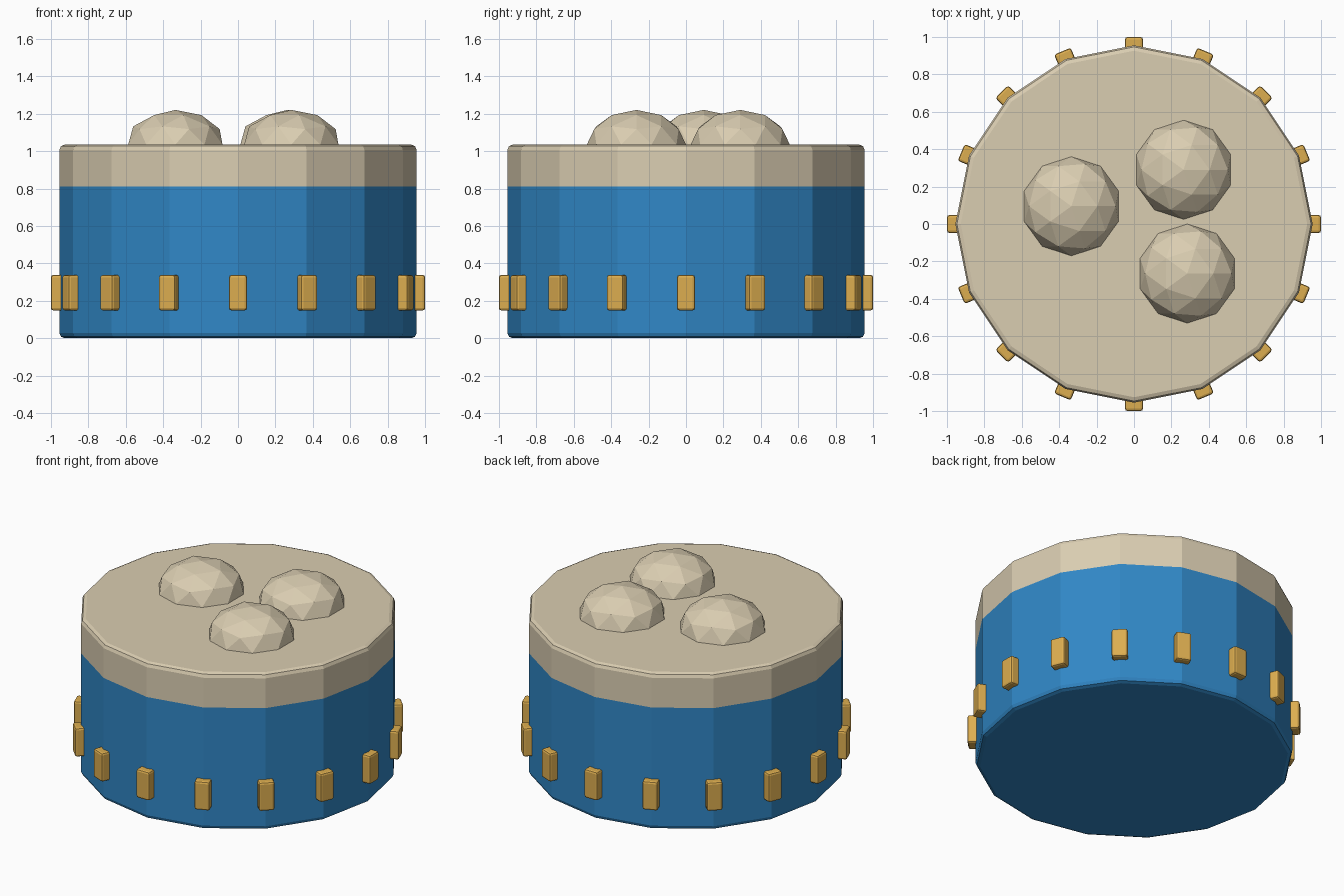
import bpy, bmesh, math
from mathutils import Matrix, Vector

cube = bpy.data.objects.get("Cube")
if cube:
    bpy.data.objects.remove(cube, do_unlink=True)


def material(name, rgb):
    m = bpy.data.materials.new(name)
    m.use_nodes = True
    m.diffuse_color = (*rgb, 1)
    m.node_tree.nodes["Principled BSDF"].inputs["Base Color"].default_value = (*rgb, 1)
    return m


cream = material("cream", (0.70, 0.61, 0.44))
blue = material("blue", (0.03, 0.24, 0.56))
gold = material("gold", (0.72, 0.42, 0.08))

SIDES = 16
RADIUS = 0.955
TOP = 1.035
BAND = 0.81


def make(name, bm, *mats):
    me = bpy.data.meshes.new(name)
    bm.to_mesh(me)
    bm.free()
    for m in mats:
        me.materials.append(m)
    ob = bpy.data.objects.new(name, me)
    bpy.context.collection.objects.link(ob)
    return ob


# Faceted drum with bevelled rims, cut at the colour line
bm = bmesh.new()
bmesh.ops.create_cone(bm, cap_ends=True, segments=SIDES, radius1=RADIUS,
                      radius2=RADIUS, depth=TOP,
                      matrix=Matrix.Translation((0, 0, TOP / 2))
                      @ Matrix.Rotation(math.tau / SIDES, 4, "Z"))
rims = [e for e in bm.edges if abs(e.verts[0].co.z - e.verts[1].co.z) < 0.01]
bmesh.ops.bevel(bm, geom=rims, offset=0.028, segments=2, profile=0.5, affect="EDGES")
bmesh.ops.bisect_plane(bm, geom=bm.verts[:] + bm.edges[:] + bm.faces[:],
                       plane_co=(0, 0, BAND), plane_no=(0, 0, 1))
for f in bm.faces:
    f.material_index = 0 if f.calc_center_median().z > BAND else 1
make("drum_body", bm, cream, blue)

# Flattened faceted domes on the top
for i, (x, y) in enumerate([(-0.335, 0.095), (0.265, 0.29), (0.285, -0.265)]):
    bm = bmesh.new()
    bmesh.ops.create_icosphere(bm, subdivisions=2, radius=0.265)
    bmesh.ops.scale(bm, vec=(1, 1, 0.7), verts=bm.verts)
    bmesh.ops.translate(bm, vec=(x, y, TOP), verts=bm.verts)
    make(f"top_dome_{i + 1}", bm, cream)

# Bevelled studs on every corner of the drum
for i in range(SIDES):
    bm = bmesh.new()
    bmesh.ops.create_cube(bm, size=1)
    bmesh.ops.scale(bm, vec=(0.1, 0.096, 0.19), verts=bm.verts)
    bmesh.ops.bevel(bm, geom=bm.edges[:], offset=0.013, segments=2,
                    profile=0.5, affect="EDGES")
    bmesh.ops.translate(bm, vec=(0.95, 0, 0.243), verts=bm.verts)
    bmesh.ops.rotate(bm, cent=Vector(), verts=bm.verts,
                     matrix=Matrix.Rotation(i * math.tau / SIDES, 3, "Z"))
    make(f"stud_{i + 1}", bm, gold)
